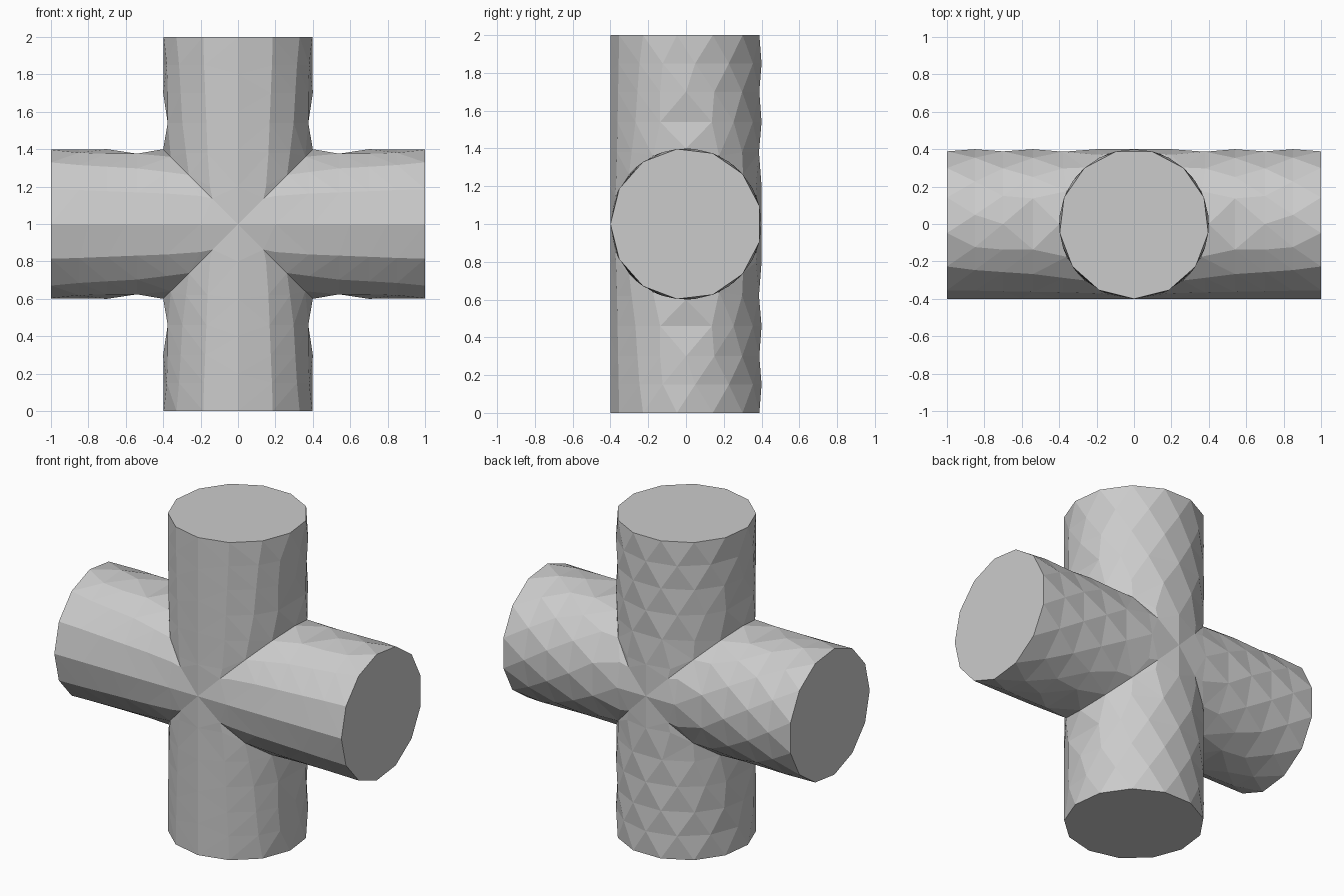
import bpy, bmesh
from math import sin, cos, radians
from mathutils import Vector
from mathutils.geometry import delaunay_2d_cdt

if "Cube" in bpy.data.objects:
    bpy.data.objects.remove(bpy.data.objects["Cube"])

R = 0.4          # pipe radius
SIDES = 13       # sides of each end cap
CZ = 1.0         # height of the crossing


def mirrored(angles):
    return sorted(set(angles) | {360 - a for a in angles})


# Unrolled arm skin: (angle from the front, distance from the crossing)
joint = [(a, R * abs(sin(radians(a)))) for a in
         mirrored([0, 20, 41, 64, 90, 116, 139, 160, 180])]
side = [0.2, 0.4, 0.6, 0.8]
end = [(k * 360 / SIDES, 1.0) for k in range(SIDES + 1)]
outline = joint + [(360, v) for v in side] + end[::-1] + [(0, v) for v in side[::-1]]

# Staggered rows give the irregular triangle facets
rows = {
    0.85: [27, 52, 72, 97, 124.6, 152.3, 180],
    0.70: [26, 50, 70, 90, 112, 138, 166],
    0.54: [25, 48, 70, 110, 129, 152, 180],
    0.38: [24, 44, 138, 165],
    0.20: [22, 158, 180],
}
inner = [(a, v) for v, angles in rows.items() for a in mirrored(angles)]
flat = [Vector((R * radians(a), v)) for a, v in outline + inner]
n = len(outline)
skin_pts, _, skin_tris, *_ = delaunay_2d_cdt(
    flat, [(i, (i + 1) % n) for i in range(n)], [], 1, 1e-6)


def place(angle, v, upright, sign):
    s, y = R * sin(angle), -R * cos(angle)
    return (s, y, CZ + sign * v) if upright else (sign * v, y, CZ + s)


bm = bmesh.new()


def add_arm(upright, sign):
    # Rolled skin
    verts = [bm.verts.new(place(p.x / R, p.y, upright, sign)) for p in skin_pts]
    for tri in skin_tris:
        bm.faces.new([verts[i] for i in tri])
    # Flat end cap
    bm.faces.new([bm.verts.new(place(radians(a), v, upright, sign))
                  for a, v in end[:-1]])


for upright in (True, False):
    for sign in (1, -1):
        add_arm(upright, sign)

# Weld the four arms into one closed shell
bmesh.ops.remove_doubles(bm, verts=bm.verts, dist=1e-4)
bmesh.ops.recalc_face_normals(bm, faces=bm.faces)
mesh = bpy.data.meshes.new("crossed_pipes")
bm.to_mesh(mesh)
bm.free()
bpy.context.collection.objects.link(bpy.data.objects.new("crossed_pipes", mesh))
